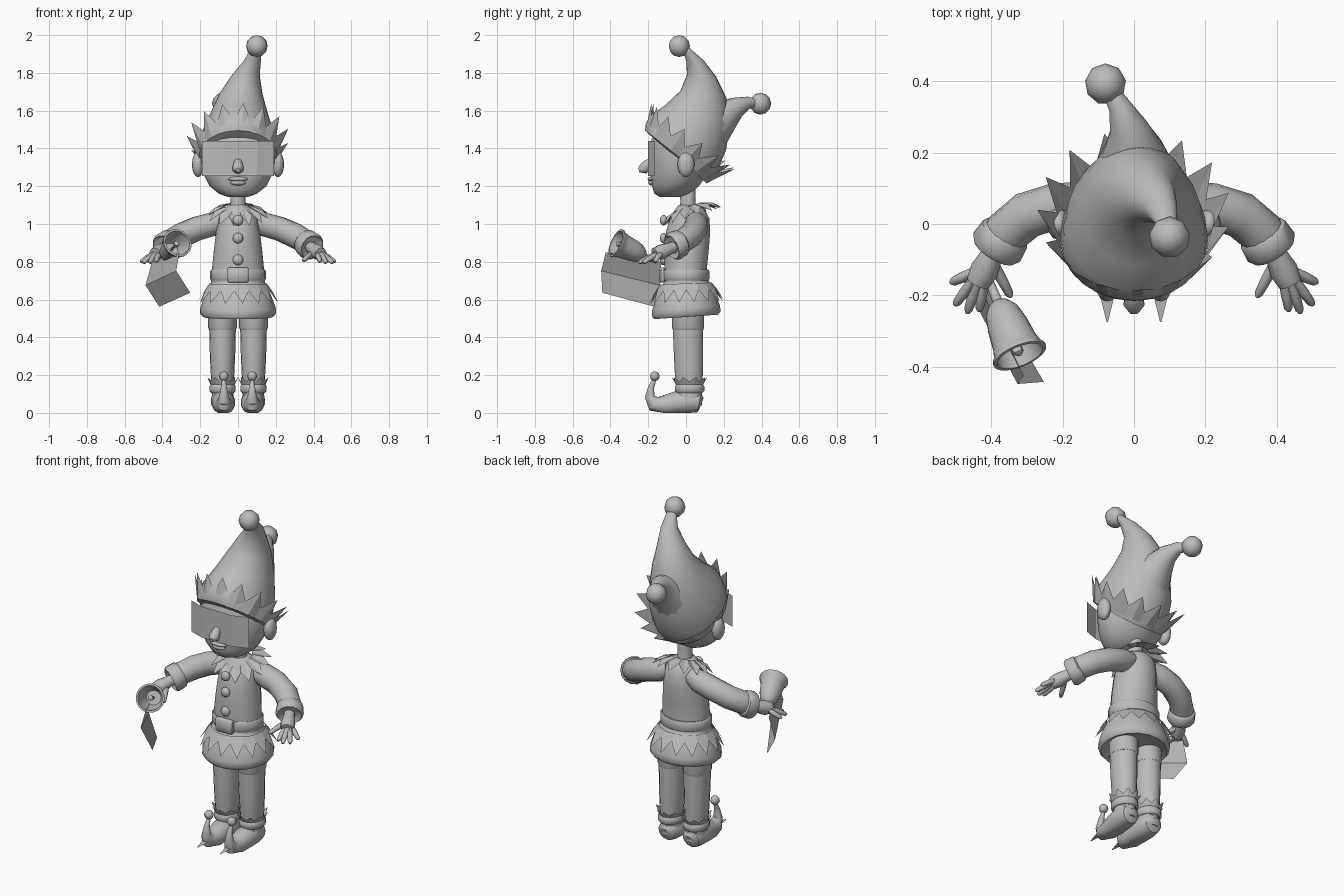
import bpy, bmesh, math
from mathutils import Vector as V

cube = bpy.data.objects.get("Cube")
if cube:
    bpy.data.objects.remove(cube, do_unlink=True)

grey = bpy.data.materials.new("plain_grey")
grey.use_nodes = True
tone = (0.5, 0.5, 0.5, 1)
grey.diffuse_color = tone
grey.node_tree.nodes["Principled BSDF"].inputs["Base Color"].default_value = tone
smooth_parts = []


def finish(name, bm, mirror=False, smooth=True):
    bmesh.ops.recalc_face_normals(bm, faces=bm.faces)
    mesh = bpy.data.meshes.new(name)
    bm.to_mesh(mesh)
    bm.free()
    mesh.materials.append(grey)
    obj = bpy.data.objects.new(name, mesh)
    bpy.context.collection.objects.link(obj)
    if mirror:
        obj.modifiers.new("other_side", 'MIRROR')
    if smooth:
        smooth_parts.append(obj)
    return obj


def section(cx, rx, yf, zf, yb, zb):
    """Ellipse given by its half width and its front and back points."""
    c = V((cx, (yf + yb) / 2, (zf + zb) / 2))
    return c, V((rx, 0, 0)), V((0, (yb - yf) / 2, (zb - zf) / 2))


def around(sec, n):
    c, u, v = sec
    for k in range(n):
        a = math.tau * k / n
        yield c + u * math.cos(a) + v * math.sin(a)


def loft(name, sections, mirror=False, n=18):
    bm = bmesh.new()
    rings = [[bm.verts.new(p) for p in around(s, n)] for s in sections]
    for a, b in zip(rings, rings[1:]):
        for k in range(n):
            j = (k + 1) % n
            bm.faces.new((a[k], a[j], b[j], b[k]))
    bm.faces.new(rings[0])
    bm.faces.new(rings[-1])
    return finish(name, bm, mirror)


def stack(name, rows, cx=0, tilt=0, mirror=False):
    """Level sections: height, half width, front y, back y."""
    return loft(name, [section(cx, rx, yf, z + yf * tilt, yb, z + yb * tilt)
                       for z, rx, yf, yb in rows], mirror)


def tube(name, path, mirror=False, ref=(0, 0, 1), axis=None, n=14):
    """Round sections along a path of x, y, z, radius."""
    pts = [V(p[:3]) for p in path]
    secs = []
    for i, p in enumerate(path):
        t = axis or pts[min(i + 1, len(pts) - 1)] - pts[max(i - 1, 0)]
        u = t.cross(V(ref)).normalized()
        v = t.cross(u).normalized()
        secs.append((pts[i], u * p[3], v * p[3]))
    return loft(name, secs, mirror, n)


def ball(name, centre, size, mirror=False, seg=12):
    bm = bmesh.new()
    bmesh.ops.create_uvsphere(bm, u_segments=seg, v_segments=seg * 2 // 3, radius=1)
    bmesh.ops.scale(bm, vec=size, verts=bm.verts)
    bmesh.ops.translate(bm, vec=centre, verts=bm.verts)
    return finish(name, bm, mirror)


def zigzag(name, sec, count, valley, tip, mirror=False):
    """Pointed trim: valley and tip are offsets (outward, along the axis)."""
    bm = bmesh.new()
    c, u, v = sec
    up = u.cross(v).normalized()
    inner, outer = [], []
    for k, p in enumerate(around(sec, count * 2)):
        out, rise = tip if k % 2 else valley
        inner.append(bm.verts.new(p))
        outer.append(bm.verts.new(p + (p - c).normalized() * out + up * rise))
    for k in range(count * 2):
        j = (k + 1) % (count * 2)
        bm.faces.new((inner[k], inner[j], outer[j], outer[k]))
    return finish(name, bm, mirror, smooth=False)


def sheet(name, rows, mirror=False):
    """Thin panel strip between successive pairs of points."""
    bm = bmesh.new()
    pairs = [[bm.verts.new(p) for p in row] for row in rows]
    for (a, b), (c, d) in zip(pairs, pairs[1:]):
        bm.faces.new((a, b, d, c))
    return finish(name, bm, mirror, smooth=False)


# Head, neck and face
stack("head", [(1.142, .05, -.14, -.03), (1.16, .1, -.168, .02), (1.2, .15, -.182, .07),
               (1.27, .185, -.188, .12), (1.35, .2, -.185, .15), (1.45, .2, -.185, .16),
               (1.55, .15, -.12, .15)])
stack("neck", [(1.05, .05, -.04, .06), (1.12, .04, -.03, .05), (1.22, .042, -.04, .05)])
ball("ear", (.212, 0, 1.315), (.032, .045, .067), mirror=True)
tube("nose", [(0, -.17, 1.345, .015), (0, -.205, 1.315, .025), (0, -.225, 1.292, .03),
              (0, -.25, 1.285, .012)], ref=(1, 0, 0))
ball("upper_lip", (0, -.183, 1.238, ), (.052, .02, .013))
ball("lower_lip", (0, -.18, 1.218), (.042, .02, .014))
sheet("visor", [[(x, y, 1.255), (x, y, 1.44)]
                for x, y in ((-.19, -.168), (-.1, -.2), (.1, -.2), (.19, -.168))])

# Hat with two curled ends
rim = section(0, .207, -.216, 1.495, .13, 1.225)
loft("hat", [section(0, .19, -.19, 1.47, .11, 1.215), rim,
             section(0, .205, -.215, 1.525, .165, 1.28),
             section(0, .19, -.19, 1.575, .212, 1.39),
             section(.005, .155, -.115, 1.625, .232, 1.53),
             section(.015, .115, -.03, 1.705, .213, 1.67),
             section(.04, .075, .005, 1.79, .16, 1.78),
             section(.075, .046, .002, 1.86, .095, 1.865),
             section(.095, .027, -.02, 1.925, .015, 1.935)], n=24)
tube("hat_back_end", [(0, .12, 1.5, .13), (0, .2, 1.57, .09), (-.015, .27, 1.62, .055),
                      (-.04, .33, 1.643, .032), (-.07, .38, 1.637, .022)])
ball("top_pompom", (.1, -.037, 1.942), (.058, .058, .058), seg=9)
ball("back_pompom", (-.08, .393, 1.637), (.058, .058, .058), seg=9)
zigzag("hat_trim", rim, 15, (.015, .06), (.065, .135))

# Tunic
stack("torso", [(.66, .145, -.115, .12), (.76, .138, -.115, .112), (.86, .128, -.116, .122),
                (.96, .116, -.108, .13), (1.03, .105, -.085, .125), (1.075, .085, -.06, .1),
                (1.1, .05, -.04, .065)])
stack("skirt", [(.71, .13, -.112, .112), (.67, .152, -.135, .135), (.61, .18, -.162, .162),
                (.555, .2, -.182, .183), (.525, .2, -.184, .186), (.508, .185, -.17, .172),
                (.52, .16, -.14, .145)], tilt=.07)
zigzag("skirt_trim", section(0, .152, -.137, .68, .137, .69), 15, (.026, -.035), (.065, -.1))
stack("belt", [(.7, .142, -.121, .12), (.71, .148, -.126, .125), (.75, .148, -.126, .125),
               (.76, .14, -.121, .12)])
zigzag("collar", section(0, .07, -.05, 1.075, .08, 1.115), 13, (.06, -.02), (.1, -.06))
for spot, z in (("top", 1.02), ("middle", .925), ("lower", .81)):
    ball(spot + "_button", (0, -.118, z), (.028, .02, .028))
bm = bmesh.new()
bmesh.ops.create_cube(bm, size=1)
bmesh.ops.scale(bm, vec=(.11, .03, .08), verts=bm.verts)
bmesh.ops.translate(bm, vec=(0, -.125, .73), verts=bm.verts)
bmesh.ops.bevel(bm, geom=bm.edges[:], offset=.007, segments=1, affect='EDGES')
finish("buckle", bm)

# Arms and hands
tube("sleeve", [(.07, .05, 1.02, .05), (.13, .055, 1.0, .064), (.22, .05, .975, .065),
                (.3, .025, .94, .066), (.36, -.025, .905, .064), (.385, -.065, .885, .06)],
     mirror=True)
tube("cuff", [(.355, -.02, .905, .06), (.362, -.028, .9, .073), (.385, -.065, .882, .077),
              (.392, -.077, .877, .066), (.385, -.065, .882, .05)],
     mirror=True, axis=V((.5, -.8, -.35)))
tube("palm", [(.38, -.06, .88, .03), (.4, -.09, .868, .032), (.42, -.13, .852, .04),
              (.438, -.165, .84, .034)], mirror=True)
fingers = {"thumb": ((.395, -.11, .85), (.345, -.205, .805)),
           "first_finger": ((.42, -.155, .84), (.435, -.245, .8)),
           "second_finger": ((.438, -.16, .84), (.468, -.25, .795)),
           "third_finger": ((.448, -.155, .84), (.503, -.228, .795)),
           "little_finger": ((.448, -.135, .842), (.515, -.165, .8))}
for name, (a, b) in fingers.items():
    a, b = V(a), V(b)
    tube(name, [(*a.lerp(b, t), r) for t, r in ((0, .015), (.5, .015), (.9, .012), (1, .006))],
         mirror=True, n=8)

# Legs and curled shoes
stack("leg", [(.1, .055, -.045, .085), (.2, .062, -.06, .09), (.3, .067, -.065, .092),
              (.42, .07, -.07, .092), (.56, .072, -.07, .09)], cx=.082, mirror=True)
stack("shorts_hem", [(.44, .071, -.071, .093), (.45, .076, -.075, .096),
                     (.56, .076, -.075, .096)], cx=.082, mirror=True)
stack("ankle_band", [(.105, .06, -.05, .088), (.115, .07, -.06, .098), (.14, .07, -.06, .098),
                     (.155, .06, -.05, .088)], cx=.082, mirror=True)
zigzag("ankle_trim", section(.082, .064, -.055, .15, .092, .15), 9, (.006, .015), (.022, .04),
       mirror=True)
shoe = tube("shoe", [(.08, .082, .05, .03), (.08, .07, .055, .052), (.08, .02, .06, .064),
                     (.077, -.05, .052, .062), (.075, -.12, .04, .053), (.075, -.17, .048, .042),
                     (.075, -.192, .085, .026), (.075, -.185, .135, .016),
                     (.075, -.168, .175, .01)], mirror=True, ref=(1, 0, 0))
for vert in shoe.data.vertices:
    vert.co.z = max(vert.co.z, 0)
stack("shoe_top", [(.04, .058, -.06, .085), (.09, .058, -.055, .085), (.12, .054, -.045, .085)],
      cx=.081, mirror=True)
ball("shoe_bobble", (.075, -.166, .194), (.026, .026, .026), mirror=True, seg=9)
sheet("toe_flap", [[(.04, -.14, .055), (.11, -.14, .055)], [(.073, -.275, .04), (.077, -.275, .04)]],
      mirror=True)

# Hand bell and hanging folded card
mouth = V((-.32, -.37, .9))
aim = V((.35, -.85, .39)).normalized()
tube("hand_bell", [(*(mouth + aim * d), r) for d, r in (
    (-.25, .012), (-.18, .014), (-.17, .03), (-.145, .048), (-.1, .058), (-.045, .064),
    (-.015, .072), (-.008, .079), (0, .079), (.001, .068), (-.06, .058), (-.1, .04))],
     axis=aim, n=20)
tube("bell_clapper", [(*(mouth + aim * d), r) for d, r in (
    (-.11, .006), (-.04, .006), (-.03, .015), (-.01, .015), (-.002, .006))], axis=aim, n=8)
sheet("folded_card", [[(-.31, -.425, .85), (-.455, -.13, .8)],
                      [(-.327, -.449, .752), (-.49, -.137, .675)],
                      [(-.253, -.443, .636), (-.417, -.165, .562)]])

# Smooth shading with crisp edges
bpy.ops.object.select_all(action='DESELECT')
for obj in smooth_parts:
    obj.select_set(True)
bpy.context.view_layer.objects.active = smooth_parts[0]
bpy.ops.object.shade_smooth_by_angle(angle=math.radians(45))
